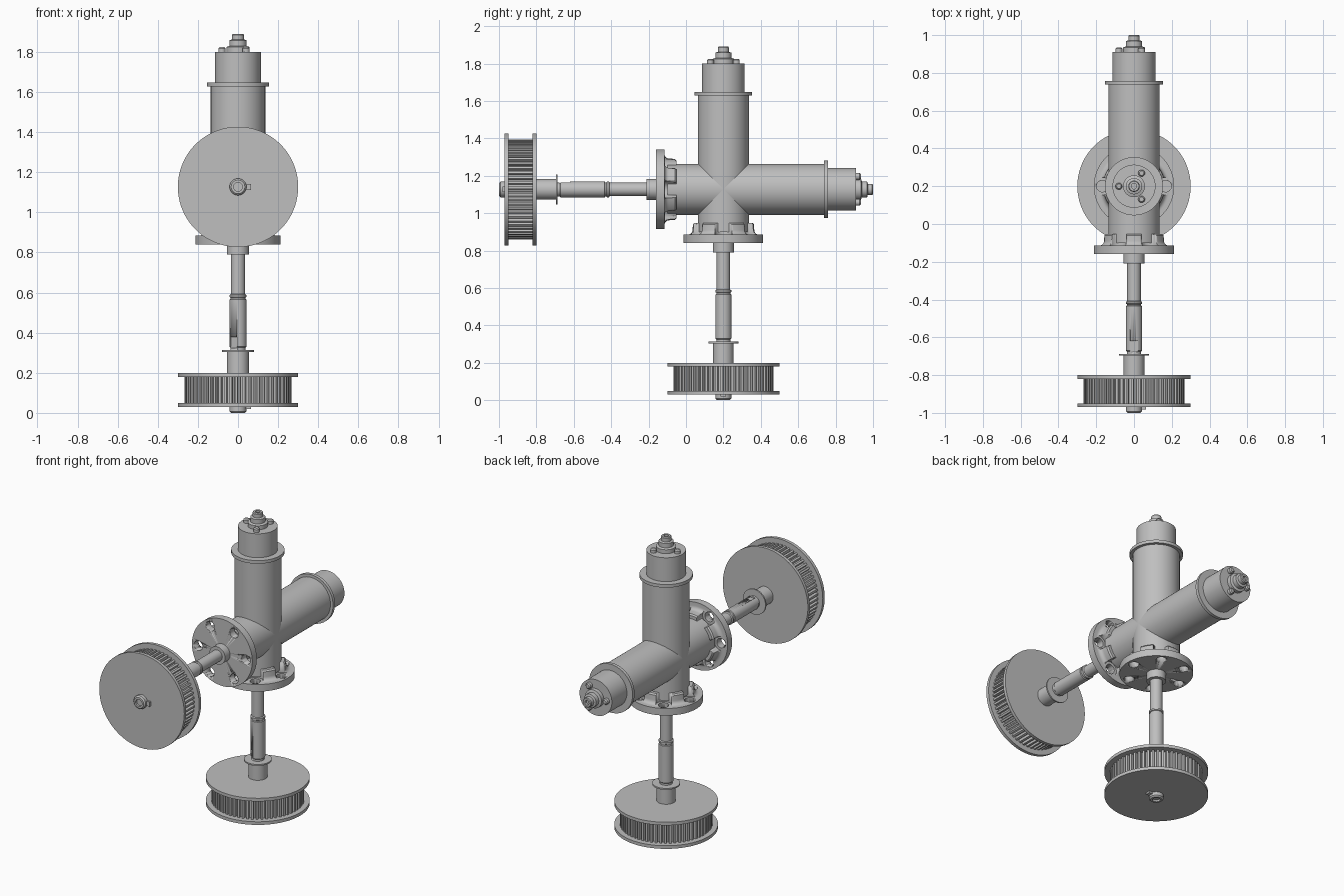
import bpy, bmesh, math
from mathutils import Matrix

if "Cube" in bpy.data.objects:
    bpy.data.objects.remove(bpy.data.objects["Cube"])

steel = bpy.data.materials.new("grey_steel")
steel.diffuse_color = (0.52, 0.52, 0.52, 1)
steel.use_nodes = True
steel.node_tree.nodes["Principled BSDF"].inputs["Base Color"].default_value = steel.diffuse_color


def finish(name, bm, matrix):
    """Turn a bmesh into a smooth-shaded object with hard edges kept."""
    bmesh.ops.remove_doubles(bm, verts=bm.verts, dist=1e-5)
    bmesh.ops.recalc_face_normals(bm, faces=bm.faces)
    mesh = bpy.data.meshes.new(name)
    bm.to_mesh(mesh)
    bm.free()
    mesh.materials.append(steel)
    ob = bpy.data.objects.new(name, mesh)
    ob.matrix_world = matrix
    bpy.context.collection.objects.link(ob)
    bpy.ops.object.select_all(action='DESELECT')
    ob.select_set(True)
    bpy.context.view_layer.objects.active = ob
    bpy.ops.object.shade_smooth_by_angle(angle=math.radians(30))
    return ob


def add_lathe(bm, profile, x=0, y=0, sides=64):
    """Revolve (radius, height) points about a vertical axis at x, y."""
    rings = []
    for r, t in profile:
        if r == 0:
            rings.append([bm.verts.new((x, y, t))] * sides)
        else:
            rings.append([bm.verts.new((x + r * math.cos(math.tau * i / sides),
                                        y + r * math.sin(math.tau * i / sides), t))
                          for i in range(sides)])
    for a, b in zip(rings, rings[1:]):
        for i in range(sides):
            j = (i + 1) % sides
            quad = list(dict.fromkeys((a[i], a[j], b[j], b[i])))
            if len(quad) > 2:
                bm.faces.new(quad)


def lathe(name, profile, matrix):
    bm = bmesh.new()
    add_lathe(bm, profile, sides=96)
    return finish(name, bm, matrix)


def add_box(bm, size, centre):
    bmesh.ops.create_cube(bm, size=1, matrix=Matrix.Translation(centre) @ Matrix.Diagonal((*size, 1)))


def subtract(ob, cutter):
    mod = ob.modifiers.new("cut", 'BOOLEAN')
    mod.object, mod.operation, mod.solver = cutter, 'DIFFERENCE', 'EXACT'
    bpy.ops.object.select_all(action='DESELECT')
    bpy.context.view_layer.objects.active = ob
    ob.select_set(True)
    bpy.ops.object.modifier_apply(modifier=mod.name)
    bpy.data.objects.remove(cutter)


def toothed_ring(name, matrix, teeth=60, root=0.248, tip=0.268, low=0.045, high=0.185):
    bm = bmesh.new()
    loop = []
    for i in range(teeth):
        for r, f in ((root, 0.0), (root, 0.36), (tip, 0.46), (tip, 0.9)):
            a = math.tau * (i + f) / teeth
            loop.append(bm.verts.new((r * math.cos(a), r * math.sin(a), low)))
    face = bm.faces.new(loop)
    top = bmesh.ops.extrude_face_region(bm, geom=[face])
    bmesh.ops.translate(bm, vec=(0, 0, high - low),
                        verts=[v for v in top['geom'] if isinstance(v, bmesh.types.BMVert)])
    return finish(name, bm, matrix)


def spindle(label, matrix, extra, key_turn):
    """One complete unit along local z; extra lengthens its tube."""
    # Belt pulley: two plain discs and a toothed ring
    lathe(label + "_pulley_outer_disc", [(0, 0.03), (0.3, 0.03), (0.3, 0.05), (0, 0.05)], matrix)
    lathe(label + "_pulley_inner_disc", [(0, 0.18), (0.3, 0.18), (0.3, 0.2), (0, 0.2)], matrix)
    toothed_ring(label + "_pulley_teeth", matrix)

    # End nut with a recessed centre and locking tab
    lathe(label + "_end_nut", [(0, 0.012), (0.022, 0.012), (0.022, 0), (0.034, 0), (0.042, 0.008),
                               (0.042, 0.035), (0, 0.035)], matrix)
    bm = bmesh.new()
    add_box(bm, (0.024, 0.03, 0.012), (0.052, 0, 0.025))
    finish(label + "_lock_tab", bm, matrix)

    # Hub, retaining ring and stepped shaft with keyway
    lathe(label + "_pulley_hub", [(0, 0.19), (0.055, 0.19), (0.055, 0.305), (0, 0.305)], matrix)
    lathe(label + "_retaining_ring", [(0, 0.304), (0.08, 0.304), (0.08, 0.313), (0, 0.313)], matrix)
    shaft = lathe(label + "_shaft", [(0, 0.3), (0.038, 0.3), (0.038, 0.325), (0.043, 0.33),
                                     (0.043, 0.565), (0.038, 0.568), (0.038, 0.575), (0.043, 0.578),
                                     (0.043, 0.588), (0.036, 0.592), (0.036, 0.82), (0, 0.82)], matrix)
    bm = bmesh.new()
    add_box(bm, (0.04, 0.03, 0.055), (0, -0.045, 0.352))
    subtract(shaft, finish("keyway_cutter", bm, matrix @ Matrix.Rotation(key_turn, 4, 'Z')))
    lathe(label + "_flange_hub", [(0, 0.79), (0.056, 0.79), (0.056, 0.845), (0, 0.845)], matrix)

    # Mounting flange with filleted neck, six bolt holes and scalloped pockets
    fillet = [(0.19 - 0.025 * math.sin(a), 0.91 - 0.025 * math.cos(a))
              for a in (math.pi / 2 * i / 6 for i in range(7))]
    flange = lathe(label + "_flange", [(0, 0.84), (0.213, 0.84), (0.213, 0.885)] + fillet
                   + [(0.163, 0.94), (0.155, 0.948), (0, 0.948)], matrix)
    bm = bmesh.new()
    for i in range(6):
        a = math.tau * i / 6
        add_lathe(bm, [(0, 0.8), (0.03, 0.8), (0.03, 0.887), (0.046, 0.887), (0.046, 1.0), (0, 1.0)],
                  0.168 * math.cos(a), 0.168 * math.sin(a), 32)
    subtract(flange, finish("bolt_hole_cutter", bm, matrix))

    # Housing tube, collar and end cap
    e = extra
    lathe(label + "_tube", [(0, 0.9), (0.136, 0.9), (0.136, 1.635 + e), (0, 1.635 + e)], matrix)
    lathe(label + "_collar", [(0, 1.628 + e), (0.154, 1.628 + e), (0.154, 1.648 + e), (0, 1.648 + e)], matrix)
    lathe(label + "_cap", [(0, 1.64 + e), (0.114, 1.64 + e), (0.114, 1.8 + e), (0, 1.8 + e)], matrix)

    # Stepped fitting and three small screws on the cap
    lathe(label + "_fitting", [(0, 1.79 + e), (0.058, 1.79 + e), (0.058, 1.825 + e), (0.043, 1.83 + e),
                               (0.043, 1.858 + e), (0.03, 1.862 + e), (0.03, 1.885 + e),
                               (0.026, 1.89 + e), (0.014, 1.89 + e), (0.014, 1.875 + e),
                               (0, 1.875 + e)], matrix)
    bm = bmesh.new()
    for i in range(3):
        a = math.pi + math.tau * i / 3
        add_lathe(bm, [(0, 1.79 + e), (0.018, 1.79 + e), (0.018, 1.818 + e), (0.012, 1.825 + e),
                       (0, 1.825 + e)], 0.08 * math.cos(a), 0.08 * math.sin(a), 20)
    finish(label + "_cap_screws", bm, matrix)


# Upright unit, and a longer one lying along y that crosses it
spindle("upright", Matrix.Translation((0, 0.2, 0)), 0.0, -math.pi / 5)
spindle("level", Matrix.Translation((0, -1, 1.127)) @ Matrix.Rotation(-math.pi / 2, 4, 'X'), 0.11, 0.0)
